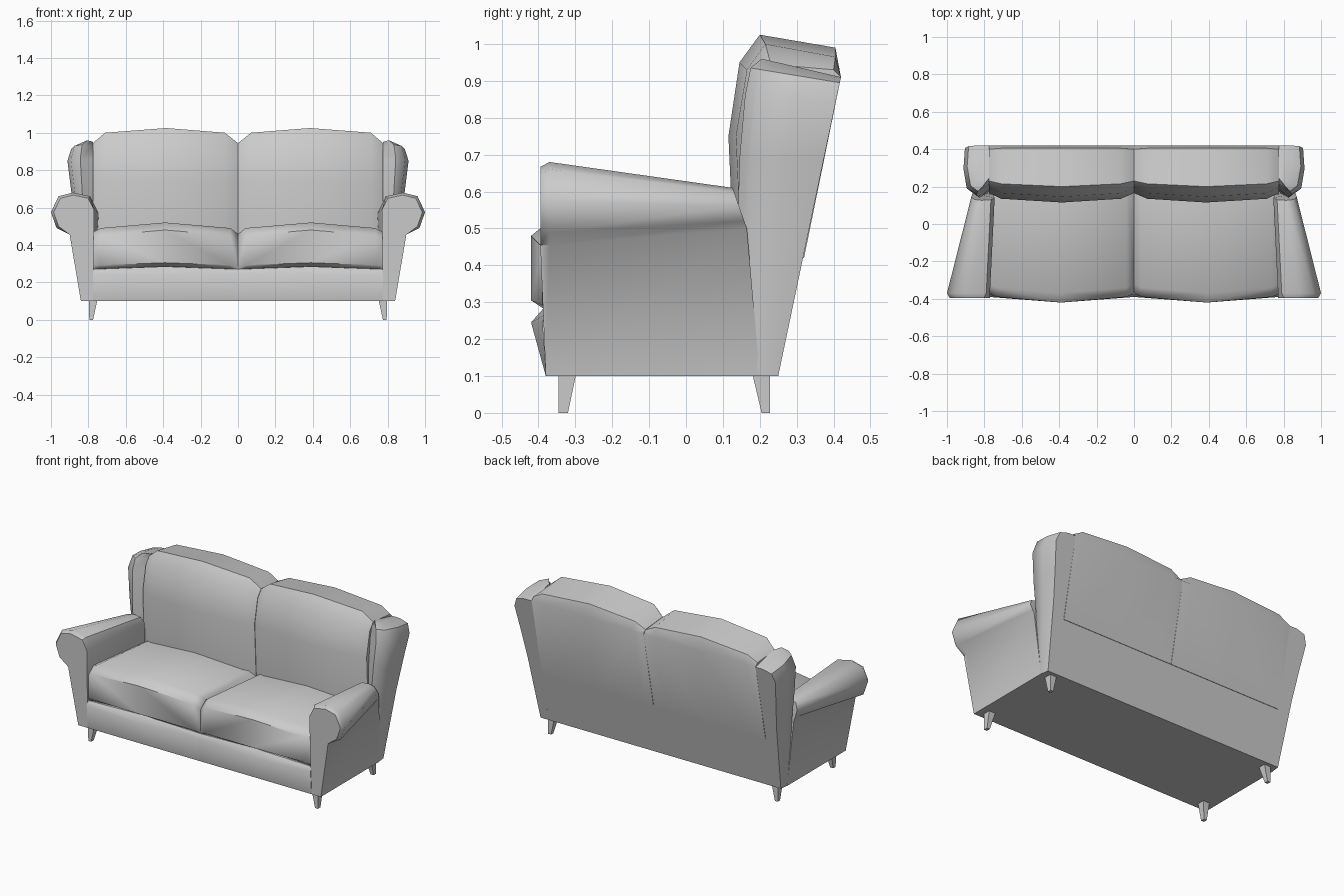
import bpy, bmesh, math

if "Cube" in bpy.data.objects:
    bpy.data.objects.remove(bpy.data.objects["Cube"])


def loft(name, rings, angle=50, mirror=True):
    """Skin a list of equal-length point rings, cap both ends, mirror over x."""
    bm = bmesh.new()
    vs = [[bm.verts.new(p) for p in ring] for ring in rings]
    n = len(rings[0])
    for a, b in zip(vs, vs[1:]):
        for i in range(n):
            j = (i + 1) % n
            bm.faces.new((a[i], a[j], b[j], b[i]))
    bm.faces.new(vs[0][::-1])
    bm.faces.new(vs[-1])
    bmesh.ops.recalc_face_normals(bm, faces=bm.faces[:])
    me = bpy.data.meshes.new(name)
    bm.to_mesh(me)
    bm.free()
    ob = bpy.data.objects.new(name, me)
    bpy.context.collection.objects.link(ob)
    if mirror:
        ob.modifiers.new("Mirror", 'MIRROR')
    bpy.ops.object.select_all(action='DESELECT')
    bpy.context.view_layer.objects.active = ob
    ob.select_set(True)
    bpy.ops.object.shade_smooth_by_angle(angle=math.radians(angle))
    return ob


def back_y(z):
    """Depth of the sloping rear panel at height z."""
    return 0.25 + (z - 0.1) * 0.21


def across(stations):
    """Turn (x, yz-profile) pairs into rings."""
    return [[(x, y, z) for y, z in prof] for x, prof in stations]


# Frame: underside, seat deck and sloping back panel
frame = [(-0.375, 0.1), (0.25, 0.1), (0.42, 0.91), (0.34, 0.905),
         (0.24, 0.26), (-0.375, 0.26)]
loft("frame", across([(-0.775, frame), (0.775, frame)]), 30, mirror=False)


# Front rail, bulging under each cushion
def rail(bulge, top):
    return [(-0.3, 0.1), (-0.38, 0.1), (-0.39 - bulge, 0.245),
            (-0.375 - bulge / 3, top), (-0.3, top)]


loft("front_rail", across([(0, rail(0, 0.27)), (0.39, rail(0.03, 0.285)),
                           (0.775, rail(0, 0.27))]))


# Seat cushions
def seat(front, top, low):
    return [(0.25, 0.27), (-0.37, low), (front, low + 0.02),
            (front, top - 0.04), (front + 0.05, top), (0.25, top - 0.05)]


loft("seat_cushion", across([
    (0.001, seat(-0.37, 0.46, 0.27)), (0.04, seat(-0.39, 0.49, 0.272)),
    (0.39, seat(-0.42, 0.52, 0.285)), (0.735, seat(-0.39, 0.49, 0.272)),
    (0.775, seat(-0.375, 0.47, 0.27))]))

# Back cushions
edge = [(0.18, 0.42), (0.165, 0.75), (0.195, 0.9), (0.23, 0.945),
        (0.40, 0.93), (0.42, 0.91), (0.32, 0.42)]
side = [(0.15, 0.42), (0.135, 0.75), (0.165, 0.93), (0.215, 1.0),
        (0.405, 0.965), (0.42, 0.91), (0.32, 0.42)]
crown = [(0.13, 0.42), (0.115, 0.75), (0.145, 0.95), (0.2, 1.025),
         (0.405, 0.99), (0.42, 0.91), (0.32, 0.42)]
loft("back_cushion", across([(0.001, edge), (0.07, side), (0.385, crown),
                             (0.71, side), (0.775, edge)]))


# Wings rising beside the back cushions
def wing(zf, zb, xo, yf):
    yb = back_y(zb)
    ym = yf * 0.45 + yb * 0.55
    pts = [(0.775, yb), (xo - 0.008, yb), (xo, ym), (xo - 0.018, yf + 0.03),
           ((xo + 0.775) / 2, yf), (0.775, yf + 0.04)]
    return [(x, y, zf + (zb - zf) * (y - yf) / (yb - yf)) for x, y in pts]


loft("wing", [wing(0.1, 0.1, 0.84, 0.12), wing(0.5, 0.5, 0.87, 0.14),
              wing(0.69, 0.69, 0.892, 0.145), wing(0.86, 0.84, 0.912, 0.16),
              wing(0.935, 0.895, 0.892, 0.175), wing(0.96, 0.91, 0.835, 0.205)])

# Rolled arms with side panels, tapering towards the back
panel = [(0.775, 0.1), (0.84, 0.1)]
roll = [(0.9, 0.455), (0.97, 0.49), (1.0, 0.575), (0.96, 0.66),
        (0.88, 0.68), (0.79, 0.66), (0.77, 0.59)]
roll_back = [(0.862, 0.5), (0.866, 0.52), (0.87, 0.56), (0.852, 0.598),
             (0.815, 0.61), (0.765, 0.602), (0.745, 0.57)]
nose = [(0.88 + (x - 0.88) * 0.88, 0.57 + (z - 0.57) * 0.88) for x, z in roll[1:-1]]
nose = [roll[0]] + nose + [roll[-1]]
arm_front = [(x, -0.38, z) for x, z in panel] + [(x, -0.395, z) for x, z in nose]
arm_full = [(x, -0.375, z) for x, z in panel] + [(x, -0.37, z) for x, z in roll]
arm_end = [(x, 0.2, z) for x, z in panel] + \
          [(x, 0.165 - (z - 0.5) * 0.35, z) for x, z in roll_back]
loft("arm", [arm_front, arm_full, arm_end], 48)


# Tapered feet
def foot(name, top, low):
    def ring(x0, x1, y, z):
        return [(x0, y[0], z), (x1, y[0], z), (x1, y[1], z), (x0, y[1], z)]
    loft(name, [ring(0.752, 0.797, top, 0.105), ring(0.775, 0.795, low, 0)], 30)


foot("front_foot", (-0.345, -0.298), (-0.345, -0.32))
foot("back_foot", (0.18, 0.228), (0.205, 0.228))
